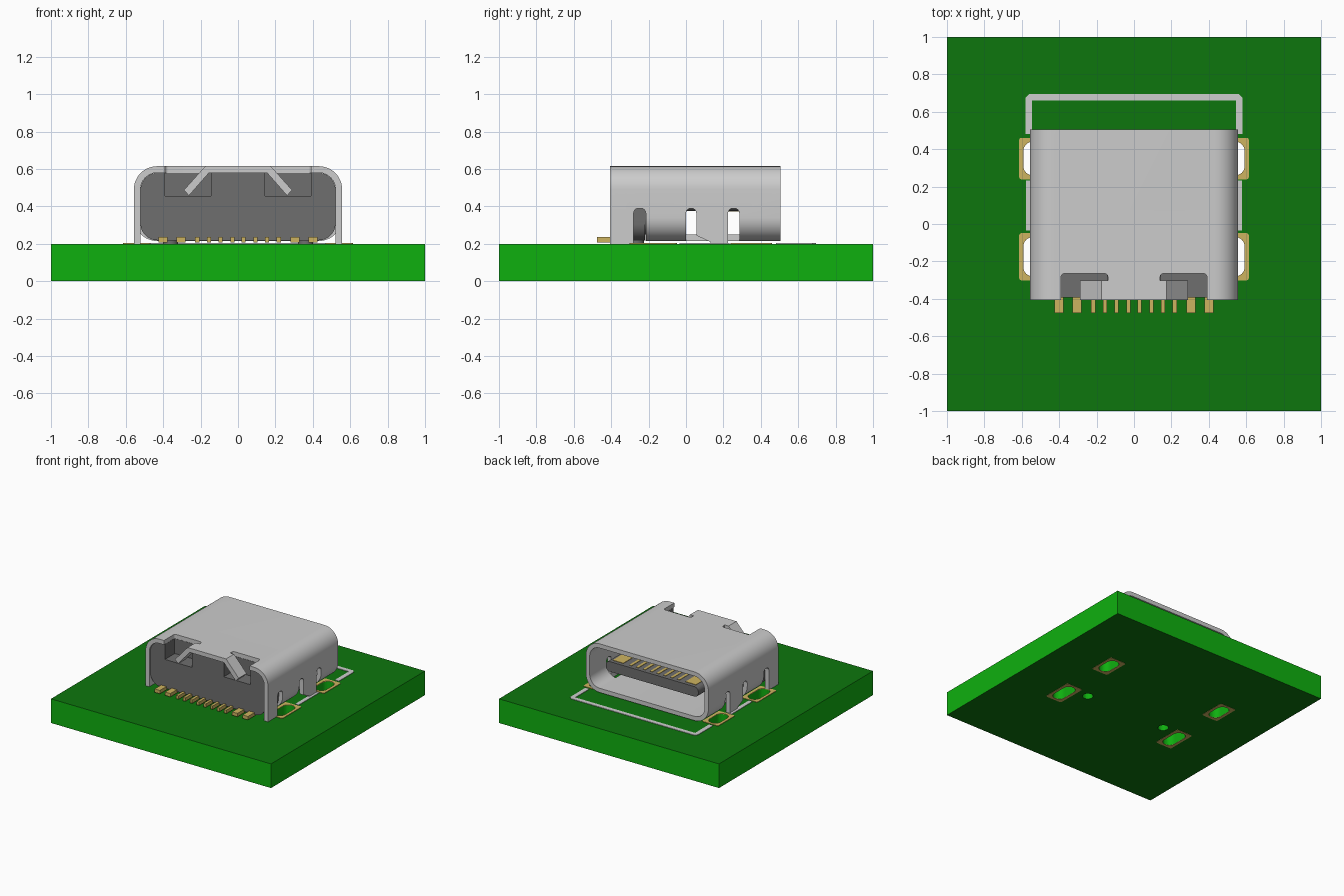
import bpy, bmesh
from math import sin, cos, pi, radians

if "Cube" in bpy.data.objects:
    bpy.data.objects.remove(bpy.data.objects["Cube"])


def material(name, *rgb):
    lin = [(c / 255 / 12.92) if c < 10 else ((c / 255 + 0.055) / 1.055) ** 2.4 for c in rgb]
    m = bpy.data.materials.new(name)
    m.use_nodes = True
    m.diffuse_color = (*lin, 1)
    m.node_tree.nodes["Principled BSDF"].inputs["Base Color"].default_value = (*lin, 1)
    return m


CORE = material("board green", 15, 176, 15)
MASK = material("solder mask green", 13, 118, 13)
STEEL = material("shell steel", 204, 204, 204)
PLASTIC = material("dark plastic", 110, 110, 110)
GOLD = material("contact gold", 206, 180, 96)
INK = material("marking grey", 206, 206, 206)


def rounded(u0, u1, v0, v1, r, n=8):
    """Outline of a rounded rectangle."""
    pts = []
    for k, (u, v) in enumerate([(u1 - r, v1 - r), (u0 + r, v1 - r), (u0 + r, v0 + r), (u1 - r, v0 + r)]):
        for i in range(n + 1):
            a = (k + i / n) * pi / 2
            pts.append((u + r * cos(a), v + r * sin(a)))
    return pts


def rect(u0, u1, v0, v1):
    return [(u0, v0), (u1, v0), (u1, v1), (u0, v1)]


def prism(name, pts, axis, a, b, mat, sx=1):
    """Extrude an outline along an axis from a to b; sx = -1 mirrors it in x."""
    place = {"x": lambda u, v, d: (sx * d, u, v),
             "y": lambda u, v, d: (sx * u, d, v),
             "z": lambda u, v, d: (sx * u, v, d)}[axis]
    bm = bmesh.new()
    lo = [bm.verts.new(place(u, v, a)) for u, v in pts]
    hi = [bm.verts.new(place(u, v, b)) for u, v in pts]
    bm.faces.new(lo)
    bm.faces.new(hi)
    for i in range(len(pts)):
        j = (i + 1) % len(pts)
        bm.faces.new((lo[i], lo[j], hi[j], hi[i]))
    bmesh.ops.remove_doubles(bm, verts=bm.verts, dist=1e-5)
    bmesh.ops.recalc_face_normals(bm, faces=bm.faces)
    me = bpy.data.meshes.new(name)
    bm.to_mesh(me)
    bm.free()
    me.materials.append(mat)
    ob = bpy.data.objects.new(name, me)
    bpy.context.collection.objects.link(ob)
    return ob


def activate(ob):
    bpy.ops.object.select_all(action="DESELECT")
    ob.select_set(True)
    bpy.context.view_layer.objects.active = ob


def cut(ob, *args, sx=1):
    """Subtract a prism from an object."""
    tool = prism("cutter", *args, ob.data.materials[0], sx)
    tool.hide_render = True
    mod = ob.modifiers.new("cut", "BOOLEAN")
    mod.operation, mod.solver, mod.object = "DIFFERENCE", "EXACT", tool
    activate(ob)
    bpy.ops.object.modifier_apply(modifier=mod.name)
    bpy.data.objects.remove(tool)


def smooth(ob):
    activate(ob)
    bpy.ops.object.shade_smooth_by_angle(angle=radians(35))


SIDES = (("left", 1), ("right", -1))
SLOTS = (("front", -0.28, -0.07), ("rear", 0.26, 0.44))
TOP = 0.2

# Board with plated slots and locating holes
board = prism("board", rect(-1, 1, -1, 1), "z", 0.002, TOP, CORE)
for side, s in SIDES:
    cut(board, rounded(0.33, 0.41, -0.14, -0.06, 0.04), "z", -0.1, 0.3, sx=s)
    for end, y0, y1 in SLOTS:
        hole = rounded(0.491, 0.591, y0, y1, 0.049)
        cut(board, hole, "z", -0.1, 0.3, sx=s)
        for level, z0, z1 in (("top", TOP - 0.001, TOP + 0.004), ("bottom", 0, 0.003)):
            pad = prism(f"{end}_{side}_{level}_pad", rounded(0.467, 0.614, y0 - 0.021, y1 + 0.021, 0.012, 3),
                        "z", z0, z1, GOLD, s)
            cut(pad, hole, "z", -0.1, 0.3, sx=s)
board.data.materials.append(MASK)
for p in board.data.polygons:
    p.material_index = int(abs(p.normal.z) > 0.9)

# Printed outline on the board
half = [(0.58, 0.48), (0.58, 0.675), (0.56, 0.695)]
inner = [(0.545, 0.66), (0.545, 0.48)]
outline = half + [(-x, y) for x, y in reversed(half)] + [(-x, y) for x, y in reversed(inner)] + inner
prism("rear_marking", outline, "z", TOP - 0.001, TOP + 0.004, INK)
for side, s in SIDES:
    prism(f"{side}_marking", rect(0.545, 0.577, -0.035, 0.232), "z", TOP - 0.001, TOP + 0.004, INK, s)

# Metal shell: rounded tube, open at the back
shell = prism("shell", rounded(-0.557, 0.557, 0.215, 0.615, 0.125, 12), "y", -0.405, 0.505, STEEL)
cut(shell, rounded(-0.522, 0.522, 0.25, 0.58, 0.09, 12), "y", -0.6, 0.7)
cut(shell, rect(-0.7, 0.7, 0.1, 0.34), "y", -0.6, -0.216)
for side, s in SIDES:
    for y0, y1 in ((-0.28, -0.215), (0, 0.055), (0.225, 0.285)):
        cut(shell, rounded(y0, y1, 0.1, 0.39, 0.027), "x", 0.44, 0.7, sx=s)
    cut(shell, rect(0.05, 0.23, 0.1, 0.34), "x", 0.44, 0.7, sx=s)
    cut(shell, rounded(0.14, 0.39, -0.6, -0.265, 0.018), "z", 0.5, 0.7, sx=s)
smooth(shell)

# Solder legs and bent top tabs
front_leg = rect(-0.405, -0.28, 0.17, 0.345)
rear_leg = [(0.055, 0.345), (0.055, 0.245), (0.13, 0.21), (0.13, 0.17), (0.225, 0.17), (0.225, 0.345)]
tab = [(0.12, 0.615), (0.175, 0.615), (0.29, 0.487), (0.262, 0.458), (0.155, 0.58), (0.12, 0.58)]
for side, s in SIDES:
    prism(f"front_{side}_leg", front_leg, "x", 0.522, 0.557, STEEL, s)
    prism(f"rear_{side}_leg", rear_leg, "x", 0.522, 0.557, STEEL, s)
    prism(f"{side}_tab", tab, "y", -0.405, -0.302, STEEL, s)

# Plastic housing with tab recesses, pegs and tongue
housing = prism("housing", rounded(-0.521, 0.521, 0.219, 0.579, 0.089, 12), "y", -0.392, -0.218, PLASTIC)
for side, s in SIDES:
    cut(housing, rect(0.145, 0.39, -0.6, -0.265), "z", 0.455, 0.7, sx=s)
    smooth(prism(f"{side}_peg", rounded(0.321, 0.401, -0.305, -0.225, 0.04), "z", 0.12, 0.24, PLASTIC, s))
smooth(housing)
smooth(prism("housing_inner_wall", rounded(-0.521, 0.521, 0.251, 0.579, 0.089, 12), "y", -0.219, -0.08, PLASTIC))
tongue = prism("tongue", rounded(-0.42, 0.42, 0.375, 0.457, 0.035), "y", -0.1, 0.44, PLASTIC)
smooth(tongue)

# Contacts on the tongue and solder tails at the front
thin = [(x, 0.011) for x in (0.03, 0.093, 0.156, 0.218)]
for side, s in SIDES:
    for i, (x, w) in enumerate(thin + [(0.305, 0.024), (0.4, 0.024)]):
        prism(f"{side}_tail_{i}", rect(x - w, x + w, 0.208, 0.236), "y", -0.477, -0.34, GOLD, s)
    for i, (x, w) in enumerate(thin + [(0.33, 0.048)]):
        for level, z in (("upper", 0.455), ("lower", 0.372)):
            prism(f"{side}_{level}_contact_{i}", rect(x - w, x + w, z, z + 0.005), "y", 0.22, 0.41, GOLD, s)
